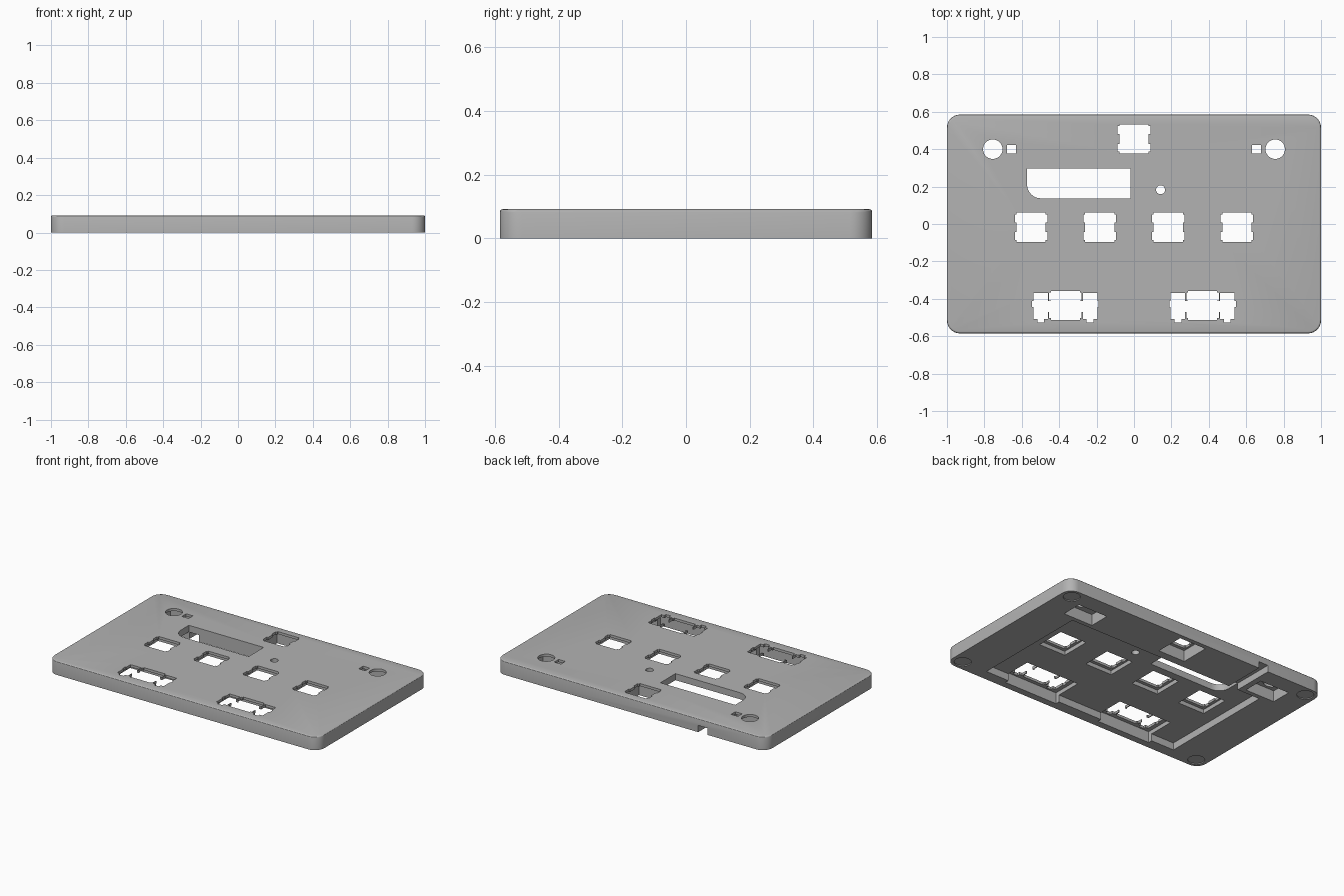
import bpy, bmesh, math

cube = bpy.data.objects.get("Cube")
if cube:
    bpy.data.objects.remove(cube, do_unlink=True)

TOP = 0.092        # overall height
PLATE = 0.075      # underside of the thin plate around the openings
CAVITY = 0.048     # ceiling of the main underside cavity

grey = bpy.data.materials.new("case grey")
grey.use_nodes = True
colour = (0.45, 0.45, 0.45, 1)
grey.diffuse_color = colour
grey.node_tree.nodes["Principled BSDF"].inputs["Base Color"].default_value = colour


def outline(x0, x1, y0, y1, radii=(0, 0, 0, 0), steps=8):
    """Rectangle with one radius per corner: +x+y, -x+y, -x-y, +x-y."""
    pts = []
    corners = [(x1, y1, -1, -1), (x0, y1, 1, -1), (x0, y0, 1, 1), (x1, y0, -1, 1)]
    for i, (x, y, sx, sy) in enumerate(corners):
        r = radii[i]
        if r == 0:
            pts.append((x, y))
            continue
        for k in range(steps + 1):
            a = math.pi / 2 * (i + k / steps)
            pts.append((x + sx * r + r * math.cos(a), y + sy * r + r * math.sin(a)))
    return pts


def disc(x, y, r, n=40):
    return [(x + r * math.cos(2 * math.pi * k / n),
             y + r * math.sin(2 * math.pi * k / n)) for k in range(n)]


def prism(name, pts, z0, z1, bevel=0):
    bm = bmesh.new()
    base = bm.faces.new([bm.verts.new((x, y, z0)) for x, y in pts])
    up = bmesh.ops.extrude_face_region(bm, geom=[base])["geom"]
    bmesh.ops.translate(bm, verts=[g for g in up if isinstance(g, bmesh.types.BMVert)],
                        vec=(0, 0, z1 - z0))
    bmesh.ops.recalc_face_normals(bm, faces=bm.faces)
    if bevel:
        edges = [e for e in bm.edges if all(v.co.z > z1 - 1e-5 for v in e.verts)]
        bmesh.ops.bevel(bm, geom=edges, offset=bevel, segments=3, profile=0.5,
                        affect='EDGES')
    mesh = bpy.data.meshes.new(name)
    bm.to_mesh(mesh)
    bm.free()
    obj = bpy.data.objects.new(name, mesh)
    bpy.context.collection.objects.link(obj)
    mesh.materials.append(grey)
    return obj


# Case body with rounded corners and a softened top rim
body = prism("case_top", outline(-1, 1, -0.585, 0.585, (0.07,) * 4), 0, TOP, 0.01)
bpy.context.view_layer.objects.active = body
body.select_set(True)


def cut(pts, z0=-0.1, z1=0.2):
    cutter = prism("cutter", pts, z0, z1)
    cutter.hide_render = True
    mod = body.modifiers.new("cut", 'BOOLEAN')
    mod.operation = 'DIFFERENCE'
    mod.solver = 'EXACT'
    mod.object = cutter
    bpy.ops.object.modifier_apply(modifier=mod.name)
    bpy.data.objects.remove(cutter, do_unlink=True)


def box(cx, cy, hx, hy, z1=0.2):
    cut(outline(cx - hx, cx + hx, cy - hy, cy + hy), -0.1, z1)


def key_hole(cx, cy):
    """Square switch opening with wider clip bands."""
    box(cx, cy, 0.078, 0.078)
    for s in (-1, 1):
        box(cx, cy + s * 0.047, 0.087, 0.021)


# Underside cavity and cable channel through the back wall
cut(outline(-0.74, 0.74, -0.51, 0.30), -0.1, CAVITY)
cut(outline(-0.57, -0.50, 0.28, 0.70), -0.1, CAVITY - 0.003)

# Row of four switches, and one single switch at the back
for cx, cy in [(-0.55, -0.017), (-0.183, -0.017), (0.183, -0.017), (0.55, -0.017),
               (0, 0.455)]:
    box(cx, cy, 0.1, 0.1, PLATE)
    key_hole(cx, cy)

for side in (-1, 1):
    # Wide switches with stabiliser slots
    cx, cy = side * 0.367, -0.435
    box(cx, cy, 0.2, 0.103, PLATE)
    key_hole(cx, cy)
    box(cx, cy - 0.006, 0.11, 0.03)
    for s in (-1, 1):
        sx = cx + s * 0.132
        box(sx, cy - 0.003, 0.039, 0.07)
        box(sx, cy - 0.07, 0.018, 0.021)
        box(sx + s * 0.03, cy + 0.008, 0.016, 0.016)

    # Round button hole and square light window
    box(side * 0.72, 0.40, 0.11, 0.07, PLATE)
    cut(disc(side * 0.755, 0.40, 0.052))
    box(side * 0.655, 0.40, 0.025, 0.023)

    # Shallow foot recesses at the corners
    for fy in (-1, 1):
        cut(disc(side * 0.925, fy * 0.515, 0.052), -0.1, 0.006)

# Display opening with one rounded corner, and a small round hole
cut(outline(-0.572, -0.018, 0.137, 0.297, (0, 0, 0.075, 0)))
cut(disc(0.142, 0.183, 0.024, 24))

bpy.ops.object.shade_smooth_by_angle(angle=math.radians(30))
